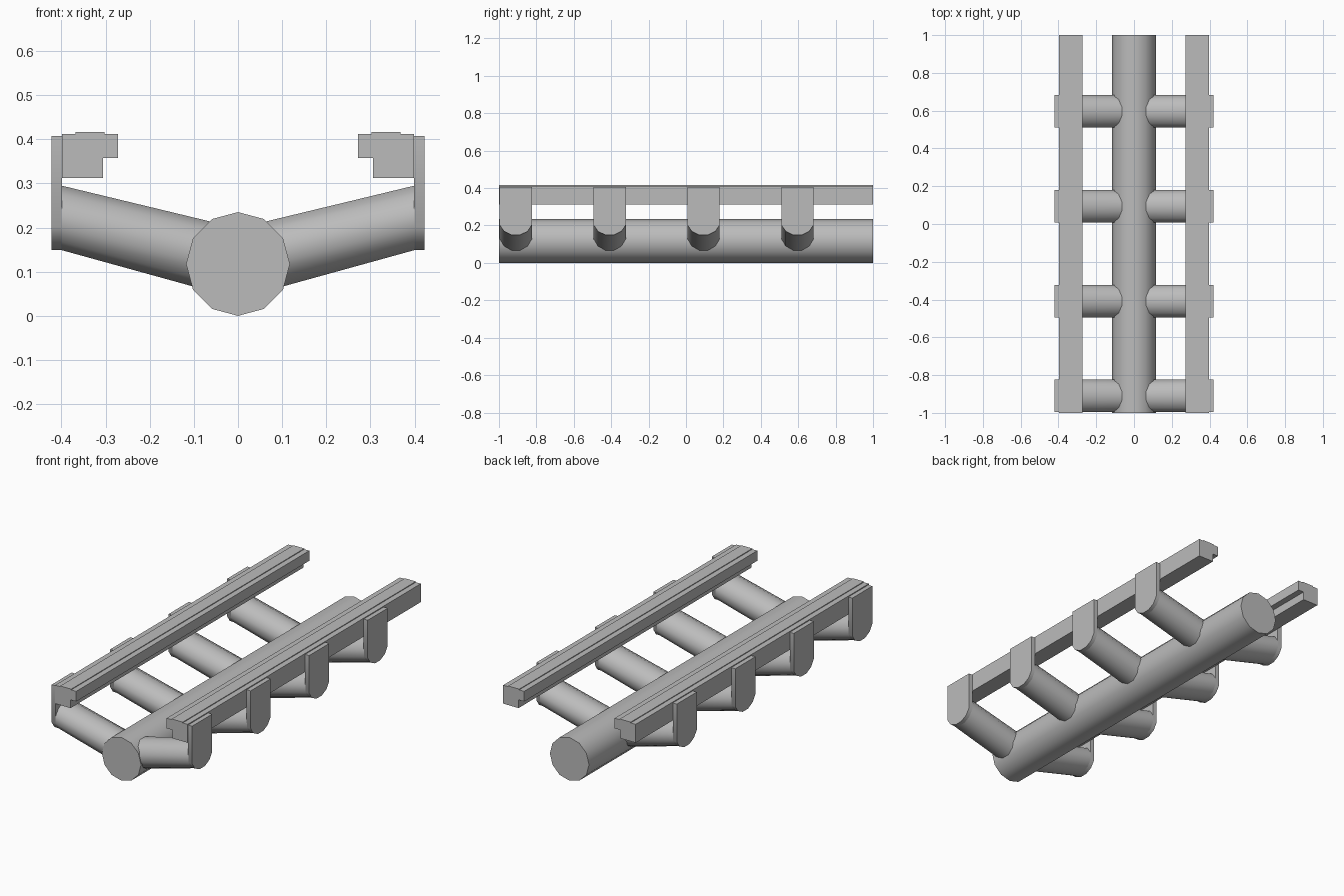
import bpy, bmesh, math
from mathutils import Vector

cube = bpy.data.objects.get("Cube")
if cube:
    bpy.data.objects.remove(cube, do_unlink=True)

GREY = (0.5, 0.5, 0.5, 1)
metal = bpy.data.materials.new("plain grey")
metal.use_nodes = True
metal.diffuse_color = GREY
metal.node_tree.nodes["Principled BSDF"].inputs["Base Color"].default_value = GREY


def loft(name, start, end, smooth=False):
    """Solid between two matching outlines."""
    bm = bmesh.new()
    a = [bm.verts.new(p) for p in start]
    b = [bm.verts.new(p) for p in end]
    n = len(a)
    for i in range(n):
        j = (i + 1) % n
        bm.faces.new((a[i], a[j], b[j], b[i]))
    bm.faces.new(a[::-1])
    bm.faces.new(b)
    bmesh.ops.recalc_face_normals(bm, faces=bm.faces)
    mesh = bpy.data.meshes.new(name)
    bm.to_mesh(mesh)
    bm.free()
    mesh.materials.append(metal)
    obj = bpy.data.objects.new(name, mesh)
    bpy.context.collection.objects.link(obj)
    if smooth:
        bpy.ops.object.select_all(action='DESELECT')
        obj.select_set(True)
        bpy.context.view_layer.objects.active = obj
        bpy.ops.object.shade_smooth_by_angle(angle=math.radians(40))
    return obj


def ring(x, y, z, ry, rz):
    """Twelve-sided oval facing x, flat at the bottom."""
    angles = [math.radians(15 + 30 * i) for i in range(12)]
    k = math.cos(math.radians(15))
    return [Vector((x, y + ry / k * math.cos(a), z + rz / k * math.sin(a))) for a in angles]


# Central beam
R = 0.1175
circle = [(R * math.cos(math.radians(30 * i)), R + R * math.sin(math.radians(30 * i))) for i in range(12)]
loft("central_beam", [(x, -1, z) for x, z in circle], [(x, 1, z) for x, z in circle], True)

# Stepped rail section, from outer bottom corner round to inner lip
rail = [(0.398, 0.312), (0.398, 0.412), (0.368, 0.412), (0.368, 0.416), (0.302, 0.416),
        (0.302, 0.412), (0.272, 0.412), (0.272, 0.357), (0.306, 0.357), (0.306, 0.312)]

for side, s in (("left", 1), ("right", -1)):
    loft(side + "_rail", [(s * x, -1, z) for x, z in rail], [(s * x, 1, z) for x, z in rail])
    for i in range(4):
        y = -0.91 + 0.502 * i
        # Sloping arm from the beam out to the bracket
        loft(f"{side}_arm_{i + 1}", ring(0, y, 0.1185, 0.086, 0.080),
             ring(s * 0.4, y, 0.222, 0.086, 0.073), True)
        # Upright bracket plate with a rounded foot
        foot = [(p.y, p.z) for p in ring(0, y, 0.222, 0.086, 0.073) if p.z < 0.222]
        outline = foot + [(y + 0.086, 0.407), (y - 0.086, 0.407)]
        loft(f"{side}_bracket_{i + 1}", [(s * 0.398, py, pz) for py, pz in outline],
             [(s * 0.422, py, pz) for py, pz in outline], True)
